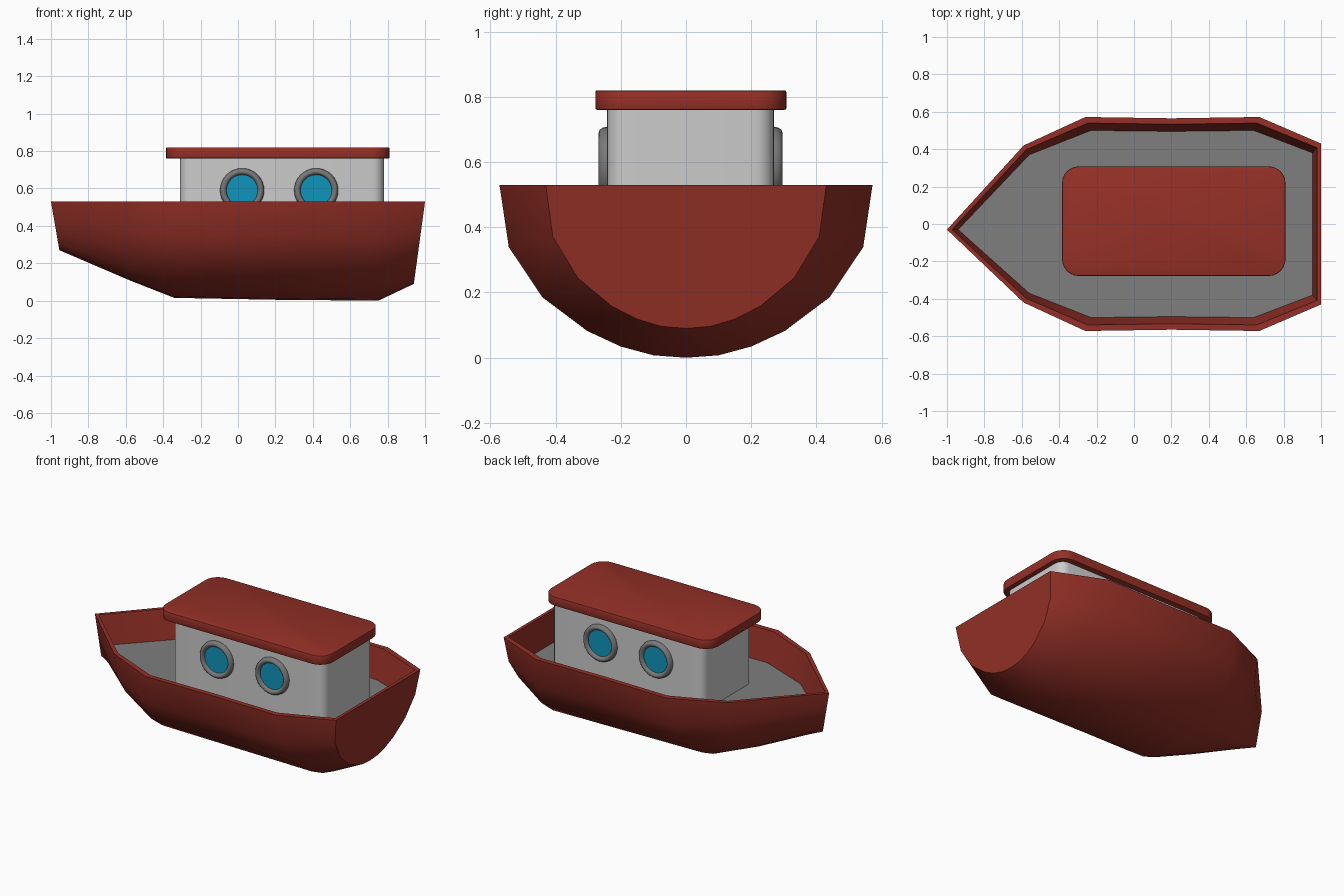
import bpy, bmesh, math
from mathutils import Vector

if "Cube" in bpy.data.objects:
    bpy.data.objects.remove(bpy.data.objects["Cube"])


def material(name, rgb):
    m = bpy.data.materials.new(name)
    m.diffuse_color = (*rgb, 1)
    m.use_nodes = True
    m.node_tree.nodes["Principled BSDF"].inputs["Base Color"].default_value = m.diffuse_color
    return m


RED = material("red_paint", (0.30, 0.03, 0.02))
DECK_GREY = material("deck_grey", (0.21, 0.21, 0.21))
WALL_GREY = material("wall_grey", (0.58, 0.58, 0.58))
RING_GREY = material("ring_grey", (0.19, 0.19, 0.19))
BLUE = material("window_blue", (0.005, 0.30, 0.50))


def finish(name, bm, mat, angle=30):
    bmesh.ops.remove_doubles(bm, verts=bm.verts, dist=1e-4)
    bmesh.ops.recalc_face_normals(bm, faces=bm.faces)
    me = bpy.data.meshes.new(name)
    bm.to_mesh(me)
    bm.free()
    ob = bpy.data.objects.new(name, me)
    bpy.context.collection.objects.link(ob)
    me.materials.append(mat)
    bpy.ops.object.select_all(action='DESELECT')
    bpy.context.view_layer.objects.active = ob
    ob.select_set(True)
    bpy.ops.object.shade_smooth_by_angle(angle=math.radians(angle))
    return ob


# Hull stations: rim x, keel x, half width, keel z, centre y
RIM_Z, DECK_Z = 0.53, 0.34
STATIONS = [(-1.0, -0.955, 0.0, 0.27, -0.03),
            (-0.59, -0.57, 0.42, 0.105, 0),
            (-0.26, -0.34, 0.572, 0.015, 0),
            (0.20, 0.20, 0.565, 0.005, 0),
            (0.67, 0.75, 0.572, 0.0, 0),
            (1.0, 0.94, 0.43, 0.09, 0)]
# Half cross-section: fraction of width, fraction of height
SECTION = [(1, 1), (0.95, 0.64), (0.77, 0.35), (0.53, 0.155),
           (0.35, 0.065), (0.175, 0.014), (0, 0)]
# Inner edge at the deck: x, half width
INNER = [(-0.94, 0), (-0.56, 0.37), (-0.23, 0.5), (0.2, 0.495), (0.64, 0.5), (0.955, 0.38)]


def station_ring(station, inner):
    xt, xk, w, zk, yc = station
    ix, iw = inner
    half = [Vector((ix, iw, DECK_Z)),
            Vector((xt, w, RIM_Z)).lerp(Vector((ix, iw, RIM_Z)), 0.45)]
    half += [Vector((xk + (xt - xk) * fz, w * fy, zk + (RIM_Z - zk) * fz)) for fy, fz in SECTION]
    ring = half + [Vector((p.x, -p.y, p.z)) for p in reversed(half[:-1])]
    return [p + Vector((0, yc, 0)) for p in ring]


# Hull shell with rim and inner walls
bm = bmesh.new()
rings = [[bm.verts.new(p) for p in station_ring(s, i)] for s, i in zip(STATIONS, INNER)]
for a, b in zip(rings, rings[1:]):
    for k in range(len(a) - 1):
        bm.faces.new((a[k], a[k + 1], b[k + 1], b[k]))
last = rings[-1]
bm.faces.new(last[2:-2])                                   # transom
for k in (0, 1):                                           # stern rim and wall
    bm.faces.new((last[k], last[k + 1], last[-2 - k], last[-1 - k]))
finish("hull", bm, RED, 40)

# Deck
bm = bmesh.new()
outline = [(INNER[0][0], -0.03)] + INNER[1:] + [(x, -y) for x, y in reversed(INNER[1:])]
bm.faces.new([bm.verts.new((x, y, DECK_Z)) for x, y in outline])
finish("deck", bm, DECK_GREY)


def rounded_slab(name, x0, x1, y0, y1, z0, z1, r, mat, edge=0.0):
    bm = bmesh.new()
    bmesh.ops.create_cube(bm, size=1)
    for v in bm.verts:
        v.co = (x1 if v.co.x > 0 else x0, y1 if v.co.y > 0 else y0, z1 if v.co.z > 0 else z0)
    upright = [e for e in bm.edges if abs(e.verts[0].co.z - e.verts[1].co.z) > 1e-4]
    bmesh.ops.bevel(bm, geom=upright, offset=r, segments=6, profile=0.5, affect='EDGES')
    if edge:
        flat = [e for e in bm.edges if abs(e.verts[0].co.z - e.verts[1].co.z) < 1e-4]
        bmesh.ops.bevel(bm, geom=flat, offset=edge, segments=2, profile=0.5, affect='EDGES')
    return finish(name, bm, mat)


# Cabin and roof
rounded_slab("cabin", -0.31, 0.78, -0.242, 0.27, DECK_Z - 0.02, 0.765, 0.06, WALL_GREY)
rounded_slab("roof", -0.385, 0.81, -0.278, 0.308, 0.76, 0.82, 0.09, RED, 0.006)


# Portholes: ring swept around the y axis plus glass disc
def porthole(tag, x, wall_y, side, z=0.59):
    n, m = 32, 12
    bm = bmesh.new()
    grid = []
    for i in range(n):
        a = 2 * math.pi * i / n
        row = []
        for j in range(m):
            b = 2 * math.pi * j / m
            rad = 0.1 + 0.018 * math.cos(b)
            row.append(bm.verts.new((x + rad * math.cos(a), wall_y + 0.026 * math.sin(b),
                                     z + rad * math.sin(a))))
        grid.append(row)
    for i in range(n):
        p, q = grid[i], grid[(i + 1) % n]
        for j in range(m):
            k = (j + 1) % m
            bm.faces.new((p[j], p[k], q[k], q[j]))
    finish("porthole_ring_" + tag, bm, RING_GREY, 60)
    bm = bmesh.new()
    disc = [bm.verts.new((x + 0.095 * math.cos(2 * math.pi * i / n), wall_y - side * 0.01,
                          z + 0.095 * math.sin(2 * math.pi * i / n))) for i in range(n)]
    face = bm.faces.new(disc)
    ext = bmesh.ops.extrude_face_region(bm, geom=[face])
    for v in ext["geom"]:
        if isinstance(v, bmesh.types.BMVert):
            v.co.y += side * 0.018
    finish("porthole_glass_" + tag, bm, BLUE)


for side, wall_y, label in ((-1, -0.242, "front"), (1, 0.27, "back")):
    for x, end in ((0.022, "bow"), (0.418, "stern")):
        porthole(label + "_" + end, x, wall_y, side)
